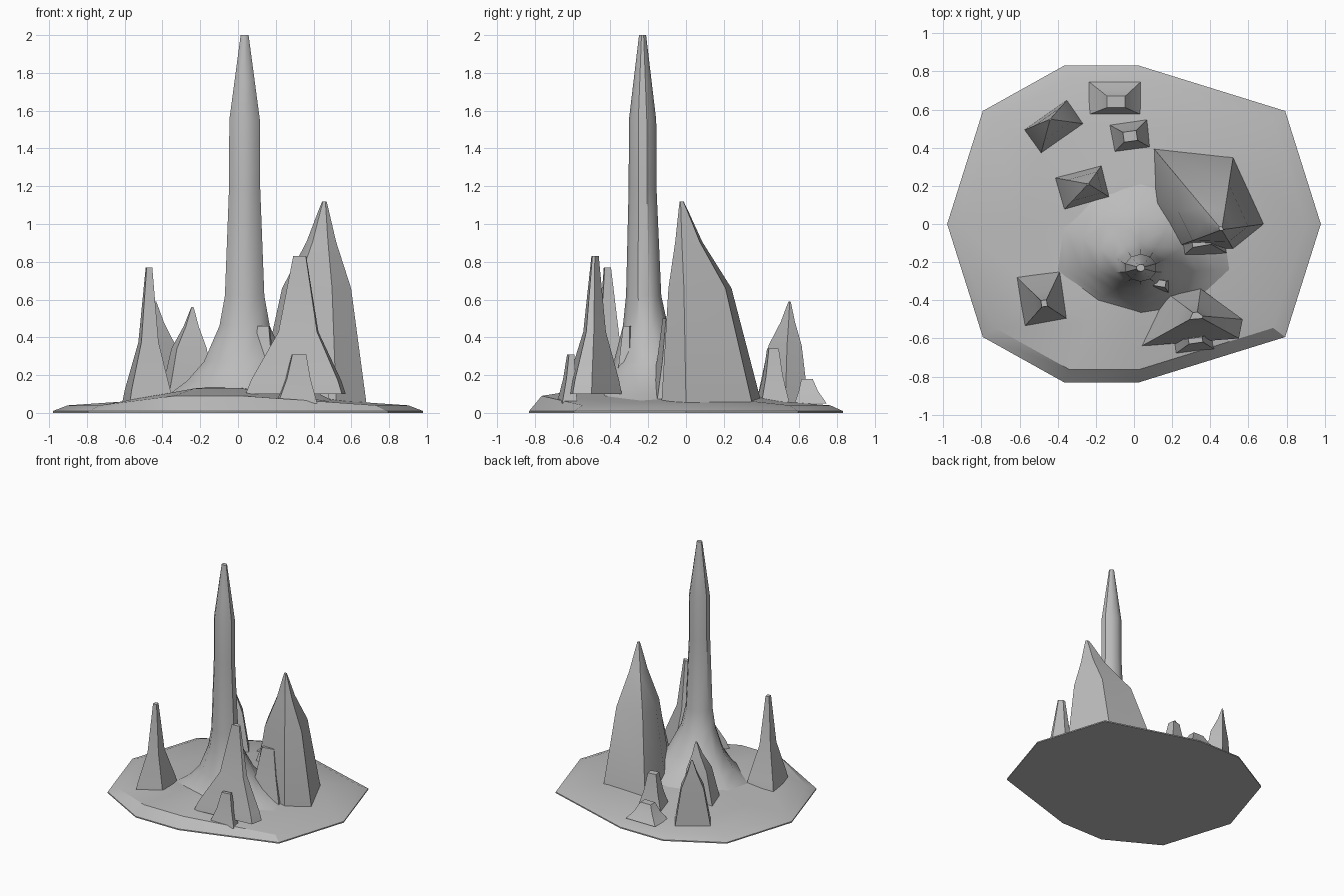
import bpy, bmesh, math
from mathutils import Matrix, Vector

cube = bpy.data.objects.get("Cube")
if cube:
    bpy.data.objects.remove(cube, do_unlink=True)

stone = bpy.data.materials.new("grey stone")
stone.use_nodes = True
GREY = (0.5, 0.5, 0.5, 1)
stone.diffuse_color = GREY
stone.node_tree.nodes["Principled BSDF"].inputs["Base Color"].default_value = GREY


def loft(name, rings, smooth_angle=30):
    """Skin a stack of equal-length point rings, closing both ends."""
    bm = bmesh.new()
    loops = [[bm.verts.new(point) for point in ring] for ring in rings]
    count = len(loops[0])
    for low, high in zip(loops, loops[1:]):
        for i in range(count):
            j = (i + 1) % count
            bm.faces.new((low[i], low[j], high[j], high[i]))
    bm.faces.new(loops[0][::-1])
    bm.faces.new(loops[-1])
    bmesh.ops.recalc_face_normals(bm, faces=bm.faces)
    mesh = bpy.data.meshes.new(name)
    bm.to_mesh(mesh)
    bm.free()
    mesh.materials.append(stone)
    obj = bpy.data.objects.new(name, mesh)
    bpy.context.collection.objects.link(obj)
    bpy.ops.object.select_all(action='DESELECT')
    obj.select_set(True)
    bpy.context.view_layer.objects.active = obj
    bpy.ops.object.shade_smooth_by_angle(angle=math.radians(smooth_angle))


# Rock profiles: (share of the height, width compared with the foot)
NEEDLE = ((0, 1), (0.1, 0.9), (0.45, 0.4), (1, 0.13))
CRAG = ((0, 1), (0.57, 0.63), (0.8, 0.27), (0.95, 0.1), (1, 0.04))
STUMP = ((0, 1), (0.5, 0.6), (1, 0.35))


def rock(name, foot, tip, profile, ground=0.05):
    """Draw the foot outline in towards the tip along a profile."""
    tip = Vector(tip)
    rings = []
    for rise, width in profile:
        ring = []
        for x, y in foot:
            point = tip.lerp(Vector((x, y, 0)), width)
            point.z = ground + (tip.z - ground) * rise
            ring.append(point)
        rings.append(ring)
    loft(name, rings)


def quad(x, y, width, depth, turn=0):
    """Corners of a turned rectangle."""
    spin = Matrix.Rotation(math.radians(turn), 2)
    corners = ((-1, -1), (1, -1), (1, 1), (-1, 1))
    return [Vector((x, y)) + spin @ Vector((width * a / 2, depth * b / 2))
            for a, b in corners]


def island_ring(scale, height, ledge):
    """Ten-sided island outline; its front end can stand higher as a ledge."""
    ring = []
    for i in range(10):
        angle = math.tau * i / 10
        x, y = 0.98 * math.cos(angle), math.sin(angle)
        if abs(y) > 0.9:
            x = 0.65 * x - 0.17
        y = math.copysign(0.86 * abs(y) ** 0.7, y)
        front = y < -0.8
        ring.append((x * scale, y * scale, ledge if front else height))
    return ring


def spire_ring(z):
    """Facets of the main spire: mound below, even shaft, tapering top."""
    taper = max(0, z - 1.55) * 0.14
    radius = 0.085 + 0.55 * math.exp(-5 * z) - taper
    middle = 0.3 * (radius - 0.09) - 0.23 if z < 1 else -0.23
    ring = []
    for i in range(10):
        angle = math.tau * (i + 0.5) / 10
        ring.append((0.035 + radius * math.cos(angle),
                     middle + 0.85 * radius * math.sin(angle), z))
    return ring


# Island slab with a raised front ledge
loft("island_base", [
    island_ring(1, 0, 0),
    island_ring(1, 0.01, 0.01),
    island_ring(0.92, 0.04, 0.09),
    island_ring(0.62, 0.06, 0.13),
    island_ring(0.3, 0.11, 0.14)])

# Tall central spire flaring into a mound
heights = (0.03, 0.1, 0.17, 0.27, 0.46, 0.62, 1.2, 1.55, 1.75, 2)
loft("main_spire", [spire_ring(z) for z in heights], smooth_angle=40)

# Big crag on the left with a low buttress
rock("big_crag",
     [(0.1, 0.12), (0.1, 0.4), (0.52, 0.35), (0.68, 0), (0.52, -0.13), (0.22, -0.12)],
     (0.46, -0.03, 1.12), CRAG)
rock("crag_buttress", quad(0.34, -0.11, 0.28, 0.14, turn=10), (0.36, -0.08, 0.5), STUMP)

# Pinnacle, block and shelf in front
rock("front_pinnacle",
     [(0.04, -0.64), (0.55, -0.6), (0.57, -0.5), (0.35, -0.34), (0.17, -0.36)],
     (0.33, -0.48, 0.83), NEEDLE, ground=0.1)
rock("front_block", quad(0.31, -0.63, 0.21, 0.08, turn=8), (0.33, -0.6, 0.31), STUMP)
rock("spire_shelf", quad(0.13, -0.33, 0.17, 0.1, turn=-10), (0.14, -0.3, 0.46), STUMP)

# Smaller spires around the rim
rock("right_spire", quad(-0.48, -0.39, 0.23, 0.26, turn=9), (-0.47, -0.42, 0.77), NEEDLE)
rock("back_right_spire", quad(-0.42, 0.51, 0.27, 0.15, turn=35), (-0.44, 0.55, 0.59), CRAG)
rock("middle_right_spire", quad(-0.27, 0.19, 0.26, 0.18, turn=15), (-0.24, 0.21, 0.56), CRAG)
rock("back_inner_spire", quad(-0.02, 0.46, 0.2, 0.15, turn=8), (-0.02, 0.46, 0.34), STUMP)
rock("back_outer_spire", quad(-0.1, 0.66, 0.27, 0.17), (-0.09, 0.63, 0.18), STUMP)
